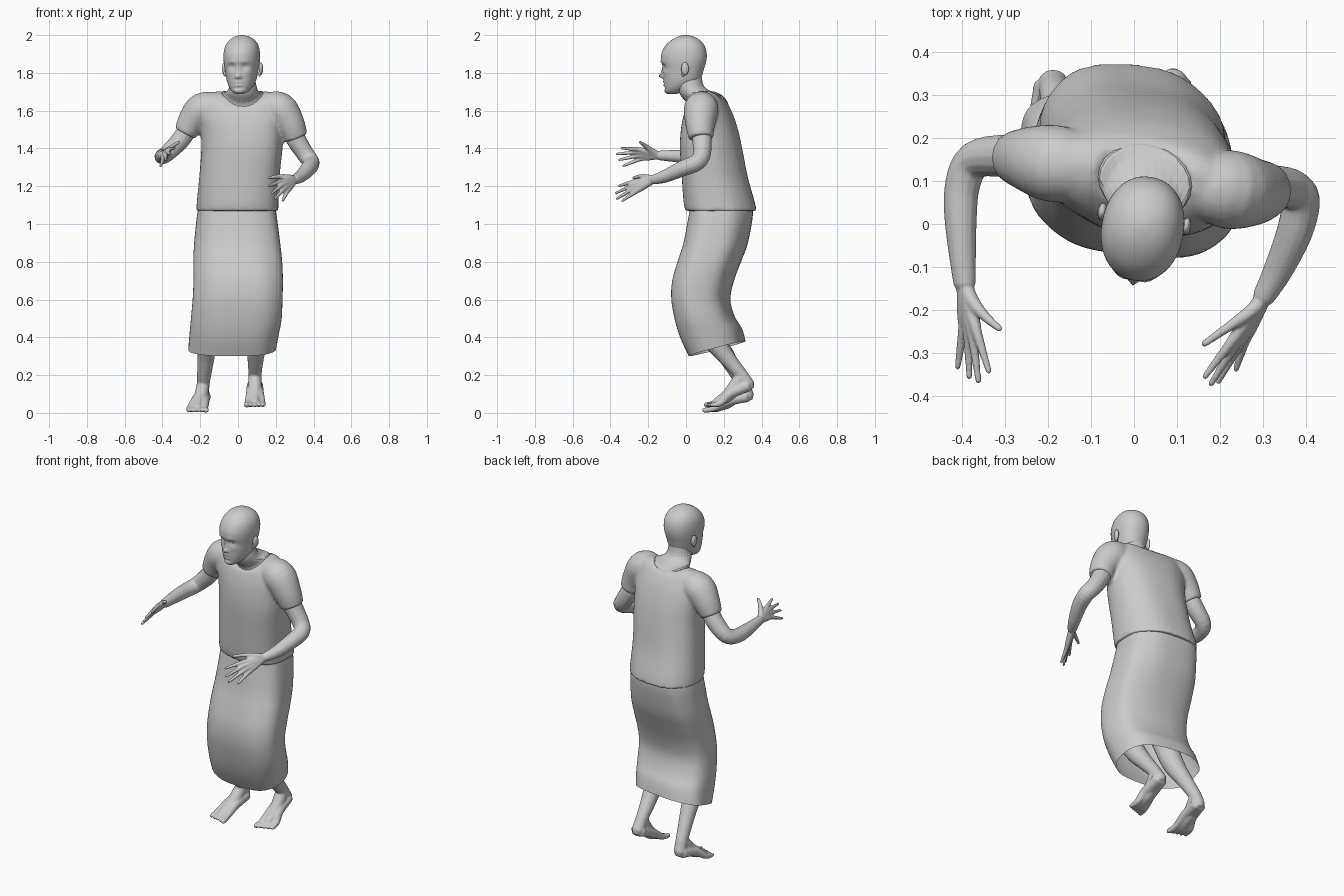
import bpy, bmesh, math
from mathutils import Vector, Matrix


def spline(rows, k=4):
    """Catmull-Rom interpolation of equal-length rows."""
    out = []
    for i in range(len(rows) - 1):
        p = [rows[min(max(j, 0), len(rows) - 1)] for j in range(i - 1, i + 3)]
        for s in range(k):
            t = s / k
            out.append([0.5 * (2 * b + (c - a) * t + (2 * a - 5 * b + 4 * c - d) * t * t
                               + (3 * b - a - 3 * c + d) * t ** 3) for a, b, c, d in zip(*p)])
    return out + [list(rows[-1])]


def skin(bm, rings, caps=True):
    """Bridge rings of points with quads, optionally closing the ends."""
    vs = [[bm.verts.new(p) for p in r] for r in rings]
    n = len(vs[0])
    for a, b in zip(vs, vs[1:]):
        for i in range(n):
            bm.faces.new((a[i], a[(i + 1) % n], b[(i + 1) % n], b[i]))
    if caps:
        bm.faces.new(vs[0][::-1])
        bm.faces.new(vs[-1])


def body(bm, rows, n=40, p=2.3, shear=-0.1, fold=0.0, caps=True):
    """Loft of level sections: z, x0, x1, y0, y1, tilt, side lift."""
    rings = []
    for z, x0, x1, y0, y1, tilt, lift in spline(rows):
        ring = []
        for i in range(n):
            a = 2 * math.pi * i / n
            c, s = math.cos(a), math.sin(a)
            f = 1 + fold * math.sin(7 * a + 5 * z)
            dx = (x1 - x0) / 2 * math.copysign(abs(c) ** (2 / p), c) * f
            dy = (y1 - y0) / 2 * math.copysign(abs(s) ** (2 / p), s) * f
            ring.append(((x0 + x1) / 2 + dx, (y0 + y1) / 2 + dy + shear * dx,
                         z + tilt * dy + lift * c * c))
        rings.append(ring)
    skin(bm, rings, caps)


def tube(bm, pts, n=14, tip=True):
    """Round limb through points x, y, z, radius."""
    path = spline(pts)
    if tip:
        a, b = Vector(path[-2][:3]), Vector(path[-1][:3])
        r = path[-1][3]
        path.append([*(b + (b - a).normalized() * r * 0.7), r * 0.6])
    co = [Vector(q[:3]) for q in path]
    u, rings = Vector((0.31, 0.52, 0.8)), []
    for i, q in enumerate(path):
        t = (co[min(i + 1, len(co) - 1)] - co[max(i - 1, 0)]).normalized()
        u = (u - t * u.dot(t)).normalized()
        v = t.cross(u)
        rings.append([co[i] + (u * math.cos(2 * math.pi * j / n) + v * math.sin(2 * math.pi * j / n)) * q[3]
                      for j in range(n)])
    skin(bm, rings)


def finish(bm, name, voxel=0, relax=0, smooth=True):
    bmesh.ops.recalc_face_normals(bm, faces=bm.faces)
    me = bpy.data.meshes.new(name)
    bm.to_mesh(me)
    bm.free()
    for f in me.polygons:
        f.use_smooth = smooth
    ob = bpy.data.objects.new(name, me)
    bpy.context.collection.objects.link(ob)
    if voxel:
        m = ob.modifiers.new("blend", 'REMESH')
        m.mode, m.voxel_size, m.use_smooth_shade = 'VOXEL', voxel, True
    if relax:
        m = ob.modifiers.new("relax", 'SMOOTH')
        m.iterations = relax
    return ob


# Shirt: torso blended with two short sleeves
bm = bmesh.new()
body(bm, [(1.07, -.22, .215, .0, .372, 0, 0), (1.12, -.217, .215, -.01, .362, 0, 0),
          (1.25, -.205, .22, -.02, .325, 0, 0), (1.40, -.195, .235, -.03, .295, 0, 0),
          (1.50, -.20, .24, -.025, .272, 0, 0), (1.58, -.215, .245, -.012, .24, .1, 0),
          (1.635, -.19, .21, .005, .205, .2, .045), (1.645, -.09, .14, .015, .19, .25, .055)], fold=.006)
tube(bm, [(-.10, .13, 1.62, .075), (-.185, .14, 1.607, .09), (-.24, .15, 1.55, .077),
          (-.28, .155, 1.48, .06)], 24, False)
tube(bm, [(.15, .09, 1.62, .075), (.22, .08, 1.607, .092), (.275, .075, 1.53, .079),
          (.306, .08, 1.455, .065)], 24, False)
finish(bm, "shirt", .009, 4)

# Long wrap skirt, open at the hem
bm = bmesh.new()
body(bm, [(1.12, -.2, .19, .03, .34, 0, 0), (1.05, -.215, .205, .02, .352, 0, 0),
          (.9, -.23, .225, -.008, .325, 0, 0), (.8, -.235, .235, -.04, .288, 0, 0),
          (.7, -.235, .238, -.068, .25, 0, 0), (.6, -.24, .235, -.073, .23, 0, 0),
          (.5, -.25, .23, -.054, .252, .08, 0), (.42, -.258, .215, -.025, .29, .18, 0),
          (.34, -.265, .2, .018, .31, .27, 0)], 64, 2.6, fold=.008, caps=False)
finish(bm, "skirt")

# Neck flaring into the collar
bm = bmesh.new()
body(bm, [(1.80, -.035, .085, -.05, .08, 0, 0), (1.73, -.045, .098, -.045, .095, 0, 0),
          (1.69, -.06, .11, -.03, .145, .08, .012), (1.657, -.08, .13, .006, .183, .22, .045),
          (1.63, -.085, .14, .012, .185, .25, .05)], 24, 2)
finish(bm, "neck", smooth=False)

# Head, with the face pushed in and out by soft bumps: x, z, width, height, depth
BUMPS = [(0, 1.783, .012, .012, .024), (0, 1.81, .009, .022, .012), (.013, 1.778, .008, .007, .008),
         (.035, 1.835, .017, .012, -.013), (.032, 1.86, .022, .008, .006), (.05, 1.80, .018, .015, .004),
         (0, 1.752, .022, .005, .008), (0, 1.743, .024, .0035, -.004), (0, 1.734, .018, .005, .008),
         (0, 1.72, .03, .006, -.004), (0, 1.702, .02, .01, .005)]
TURN = Matrix.Translation((.022, 0, 0)) @ Matrix.Rotation(math.radians(-10), 4, 'Z')
HEAD = [(1.688, .02, -.1, -.05), (1.70, .04, -.11, -.02), (1.72, .058, -.114, .02),
        (1.75, .073, -.118, .065), (1.78, .081, -.12, .083), (1.82, .088, -.12, .095),
        (1.86, .094, -.131, .107), (1.90, .095, -.131, .11), (1.94, .088, -.112, .10),
        (1.97, .07, -.082, .078), (1.99, .043, -.048, .045), (2.0, .01, -.015, .01)]
bm = bmesh.new()
body(bm, [(z, -w, w, f, b, 0, 0) for z, w, f, b in HEAD], 48, 2.15, 0)
for v in bm.verts:
    x, y, z = v.co
    if y < -.03:
        for bx, bz, sx, sz, d in BUMPS:
            v.co.y -= d * math.exp(-((abs(x) - bx) / sx) ** 2 - ((z - bz) / sz) ** 2)
bm.transform(TURN)
finish(bm, "head")

# Eyes and ears
for name, loc, size in (("eye", (.034, -.094, 1.835), (.014, .013, .009)),
                        ("ear", (.099, .012, 1.822), (.011, .021, .034)),
                        ("ear_lobe", (.093, .002, 1.795), (.008, .01, .014))):
    bm = bmesh.new()
    for s in (-1, 1):
        m = TURN @ Matrix.Translation((s * loc[0], loc[1], loc[2])) @ Matrix.Diagonal((*size, 1))
        bmesh.ops.create_uvsphere(bm, u_segments=12, v_segments=8, radius=1, matrix=m)
    finish(bm, name)


# Arms with fanned fingers
def arm(name, limb, fingers, thumb):
    bm = bmesh.new()
    tube(bm, limb)
    wrist = Vector(limb[-1][:3])
    for knuckle, tip in fingers:
        k, t = Vector(knuckle), Vector(tip)
        start = wrist.lerp(k, .1)
        tube(bm, [(*start, .019), (*start.lerp(k, .6), .0165), (*k, .0125),
                  (*k.lerp(t, .5), .0095), (*t.lerp(k, .06), .007)], 10)
    tube(bm, [(*wrist, .018), *thumb], 10)
    finish(bm, name, .0045, 2)


arm("right_arm",
    [(-.25, .152, 1.53, .048), (-.30, .158, 1.45, .05), (-.37, .148, 1.378, .044), (-.398, .09, 1.358, .041),
     (-.402, 0, 1.358, .037), (-.393, -.14, 1.363, .026)],
    [((-.365, -.25, 1.395), (-.335, -.348, 1.402)), ((-.375, -.258, 1.38), (-.36, -.372, 1.37)),
     ((-.385, -.252, 1.362), (-.382, -.362, 1.338)), ((-.396, -.24, 1.345), (-.41, -.338, 1.305))],
    [(-.375, -.18, 1.385, .017), (-.345, -.215, 1.413, .012), (-.312, -.243, 1.433, .008)])
arm("left_arm",
    [(.28, .078, 1.51, .053), (.312, .085, 1.44, .052), (.36, .083, 1.365, .047), (.387, .055, 1.325, .045),
     (.372, -.02, 1.293, .042), (.333, -.11, 1.253, .034), (.30, -.17, 1.235, .026)],
    [((.225, -.275, 1.225), (.16, -.36, 1.2)), ((.232, -.285, 1.205), (.175, -.377, 1.16)),
     ((.243, -.282, 1.185), (.192, -.372, 1.13)), ((.258, -.27, 1.168), (.235, -.342, 1.12))],
    [(.275, -.2, 1.245, .017), (.225, -.235, 1.252, .012), (.163, -.278, 1.245, .008)])


# Bare legs and feet
def leg(name, limb, heel, mid, ball, out):
    bm = bmesh.new()
    tube(bm, limb)
    ankle = limb[-1]
    tube(bm, [ankle, (*heel, .036)])
    tube(bm, [ankle, (*mid, .036), (*ball, .022)])
    for i in range(5):
        off = (i - 2) * out
        r = .0135 if i == 0 else .0105
        y = ball[1] + .007 * i
        tube(bm, [(heel[0] + off * .3, heel[1], heel[2], .032), (mid[0] + off * .55, mid[1], mid[2], .027),
                  (ball[0] + off * .95, y, ball[2], .018),
                  (ball[0] + off * 1.15, y - .05, ball[2] - .010, r)], 10)
    finish(bm, name, .006, 2)


leg("right_leg",
    [(-.15, .06, .62, .07), (-.16, .14, .42, .06), (-.17, .22, .29, .045), (-.185, .305, .15, .034)],
    (-.188, .325, .088), (-.2, .23, .065), (-.215, .145, .024), -.021)
leg("left_leg",
    [(.12, .02, .62, .07), (.105, .12, .42, .06), (.094, .21, .30, .045), (.09, .295, .2, .034)],
    (.09, .33, .145), (.09, .23, .1), (.09, .155, .052), .02)
